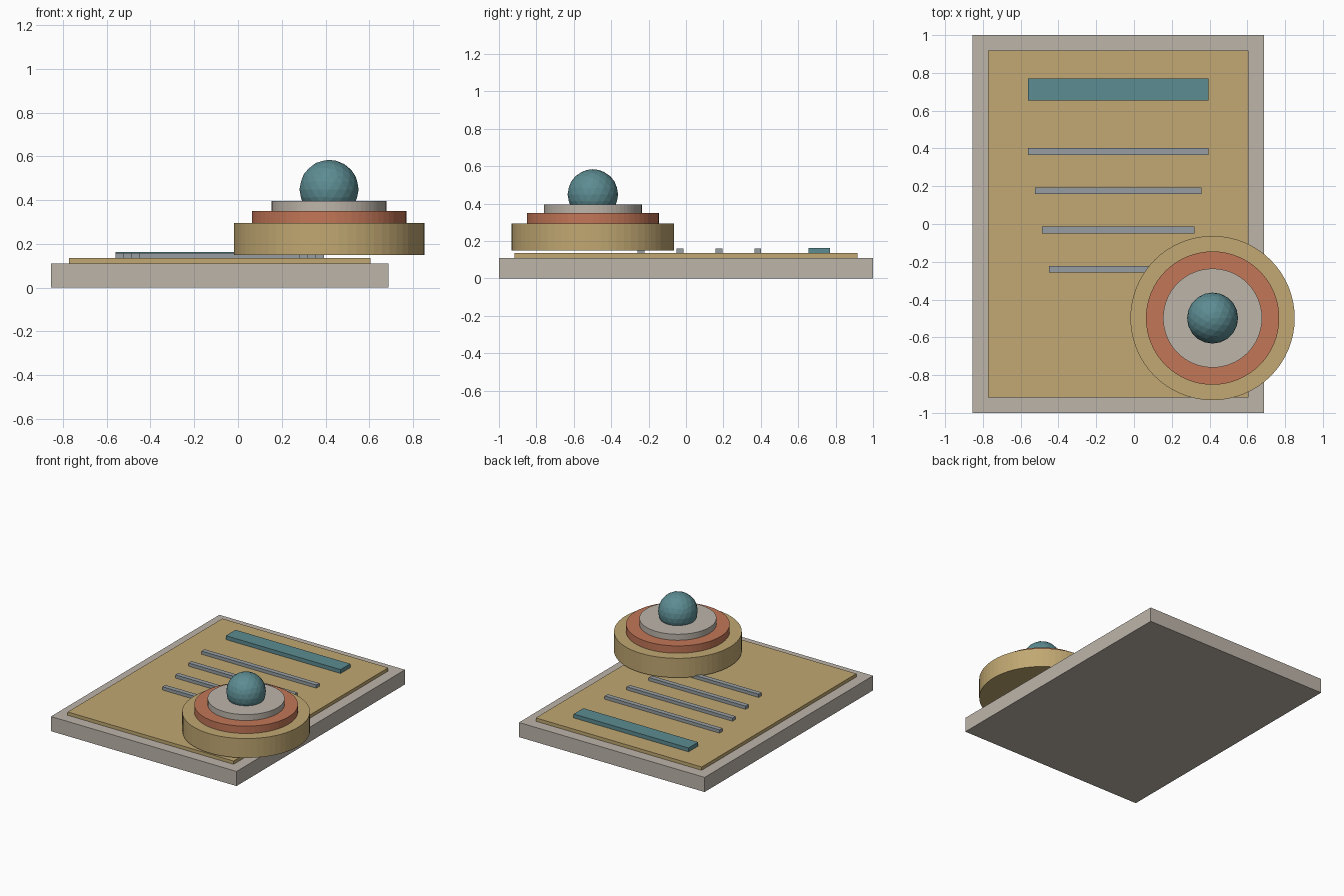
import bpy

cube = bpy.data.objects.get("Cube")
if cube:
    bpy.data.objects.remove(cube, do_unlink=True)


def material(name, rgb):
    """Flat material from 0-255 display colour, stored as linear."""
    linear = [((c / 255 + 0.055) / 1.055) ** 2.4 for c in rgb] + [1.0]
    mat = bpy.data.materials.new(name)
    mat.use_nodes = True
    mat.diffuse_color = linear
    mat.node_tree.nodes["Principled BSDF"].inputs["Base Color"].default_value = linear
    return mat


stone = material("warm grey", (189, 181, 170))
tan = material("tan", (193, 168, 114))
teal = material("teal", (92, 140, 146))
rust = material("rust", (194, 118, 87))
slate = material("slate grey", (150, 157, 161))


def finish(name, mat):
    obj = bpy.context.object
    obj.name = name
    obj.data.materials.append(mat)
    return obj


def slab(name, mat, x, y, z):
    """Box spanning the given (low, high) ranges."""
    spans = (x, y, z)
    bpy.ops.mesh.primitive_cube_add(size=1, location=[(a + b) / 2 for a, b in spans])
    obj = finish(name, mat)
    obj.scale = [b - a for a, b in spans]
    bpy.ops.object.transform_apply(location=False, rotation=False, scale=True)


# Board and raised sheet
slab("base_board", stone, (-0.855, 0.688), (-1, 1), (0, 0.11))
slab("sheet", tan, (-0.773, 0.606), (-0.918, 0.918), (0.11, 0.135))

# Heading bar and text lines, each line shorter than the one behind it
mid = -0.083
slab("heading_bar", teal, (mid - 0.477, mid + 0.477), (0.655, 0.77), (0.135, 0.164))
for i in range(4):
    half = 0.477 - 0.037 * i
    y = 0.384 - 0.208 * i
    slab(f"line_{i + 1}", slate, (mid - half, mid + half),
         (y - 0.018, y + 0.018), (0.135, 0.159))

# Stepped round seal
cx, cy = 0.416, -0.498
tiers = [
    ("seal_base", tan, 0.435, 0.15, 0.295),
    ("seal_ring", rust, 0.353, 0.295, 0.35),
    ("seal_cap", stone, 0.262, 0.35, 0.395),
]
for name, mat, radius, low, high in tiers:
    bpy.ops.mesh.primitive_cylinder_add(vertices=64, radius=radius, depth=high - low,
                                        location=(cx, cy, (low + high) / 2))
    finish(name, mat)

# Faceted knob sunk into the cap
bpy.ops.mesh.primitive_ico_sphere_add(subdivisions=3, radius=0.135,
                                      location=(cx, cy, 0.449))
finish("knob", teal)
